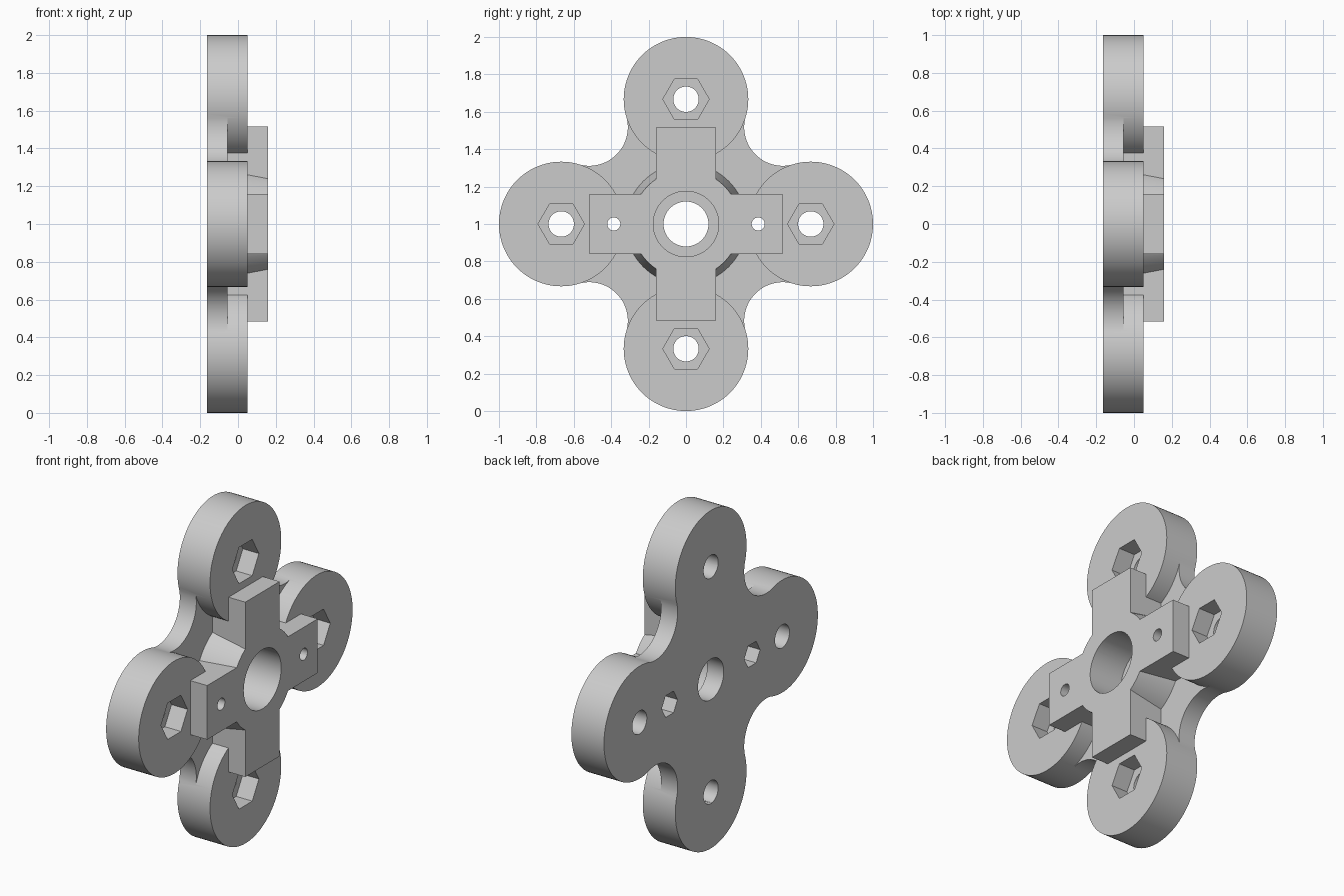
import bpy, bmesh
from math import sin, cos, pi, atan2, radians

cube = bpy.data.objects.get("Cube")
if cube:
    bpy.data.objects.remove(cube, do_unlink=True)

# Main levels along the x axis
BACK, DECK, LOBE_TOP, FRONT = -0.163, -0.055, 0.05, 0.16
LOBE_R, LOBE_D = 0.333, 0.667

grey = bpy.data.materials.new("plain grey")
grey.use_nodes = True
grey.diffuse_color = (0.6, 0.6, 0.6, 1)
grey.node_tree.nodes["Principled BSDF"].inputs["Base Color"].default_value = (0.6, 0.6, 0.6, 1)


def ring(radius, count, cy=0, cz=0):
    return [(cy + radius * cos(2 * pi * i / count), cz + radius * sin(2 * pi * i / count))
            for i in range(count)]


def box(half_y, half_z):
    return [(-half_y, -half_z), (half_y, -half_z), (half_y, half_z), (-half_y, half_z)]


def prism(name, outline, x0, x1, taper=1.0):
    """Extrude a y-z outline along x, scaling the far end by taper."""
    bm = bmesh.new()
    near = [bm.verts.new((x0, y, z + 1)) for y, z in outline]
    far = [bm.verts.new((x1, y * taper, z * taper + 1)) for y, z in outline]
    bm.faces.new(near)
    bm.faces.new(far[::-1])
    for i in range(len(near)):
        j = (i + 1) % len(near)
        bm.faces.new((near[i], far[i], far[j], near[j]))
    bmesh.ops.recalc_face_normals(bm, faces=bm.faces[:])
    mesh = bpy.data.meshes.new(name)
    bm.to_mesh(mesh)
    bm.free()
    mesh.materials.append(grey)
    obj = bpy.data.objects.new(name, mesh)
    bpy.context.collection.objects.link(obj)
    return obj


def combine(body, other, operation):
    mod = body.modifiers.new("combine", 'BOOLEAN')
    mod.operation, mod.solver, mod.object = operation, 'EXACT', other
    bpy.context.view_layer.objects.active = body
    bpy.ops.object.modifier_apply(modifier=mod.name)
    bpy.data.objects.remove(other, do_unlink=True)


# Back plate: concave fillets between neighbouring lobes
fillet_c, fillet_r, steps = 0.518, 0.207, 24
start = atan2(LOBE_D - fillet_c, -fillet_c)
sweep = 2 * (radians(225) - start) + 0.04
outline = []
for q in range(4):
    c, s = cos(q * pi / 2), sin(q * pi / 2)
    points = [(LOBE_D, 0)]
    for i in range(steps + 1):
        a = start - 0.02 + sweep * (1 - i / steps)
        points.append((fillet_c + fillet_r * cos(a), fillet_c + fillet_r * sin(a)))
    outline += [(y * c - z * s, y * s + z * c) for y, z in points]
body = prism("four_lobe_mount", outline, BACK, DECK)

# Lobes, tapered hub and cross arms
centres = [(LOBE_D, 0), (0, LOBE_D), (-LOBE_D, 0), (0, -LOBE_D)]
for cy, cz in centres:
    combine(body, prism("lobe", ring(LOBE_R, 96, cy, cz), BACK, LOBE_TOP), 'UNION')
combine(body, prism("hub", ring(0.33, 96), DECK - 0.04, FRONT, 0.288 / 0.33), 'UNION')
combine(body, prism("side_arms", box(0.517, 0.16), DECK - 0.03, FRONT), 'UNION')
combine(body, prism("upright_arms", box(0.16, 0.517), DECK - 0.03, FRONT), 'UNION')

# Stepped centre bore
combine(body, prism("bore", ring(0.12, 64), -0.3, 0.3), 'DIFFERENCE')
combine(body, prism("counterbore", ring(0.175, 64), DECK, 0.3), 'DIFFERENCE')

# Lobe holes with hexagonal nut pockets at the front
for cy, cz in centres:
    combine(body, prism("lobe_hole", ring(0.068, 48, cy, cz), -0.3, 0.3), 'DIFFERENCE')
    combine(body, prism("nut_pocket", ring(0.124, 6, cy, cz), DECK, 0.1), 'DIFFERENCE')

# Small arm holes with hexagonal pockets at the back
for cy in (-0.386, 0.386):
    combine(body, prism("arm_hole", ring(0.035, 32, cy), -0.3, 0.3), 'DIFFERENCE')
    combine(body, prism("rear_pocket", ring(0.074, 6, cy), -0.3, DECK), 'DIFFERENCE')

bpy.ops.object.select_all(action='DESELECT')
body.select_set(True)
bpy.context.view_layer.objects.active = body
bpy.ops.object.shade_smooth_by_angle(angle=radians(30))
